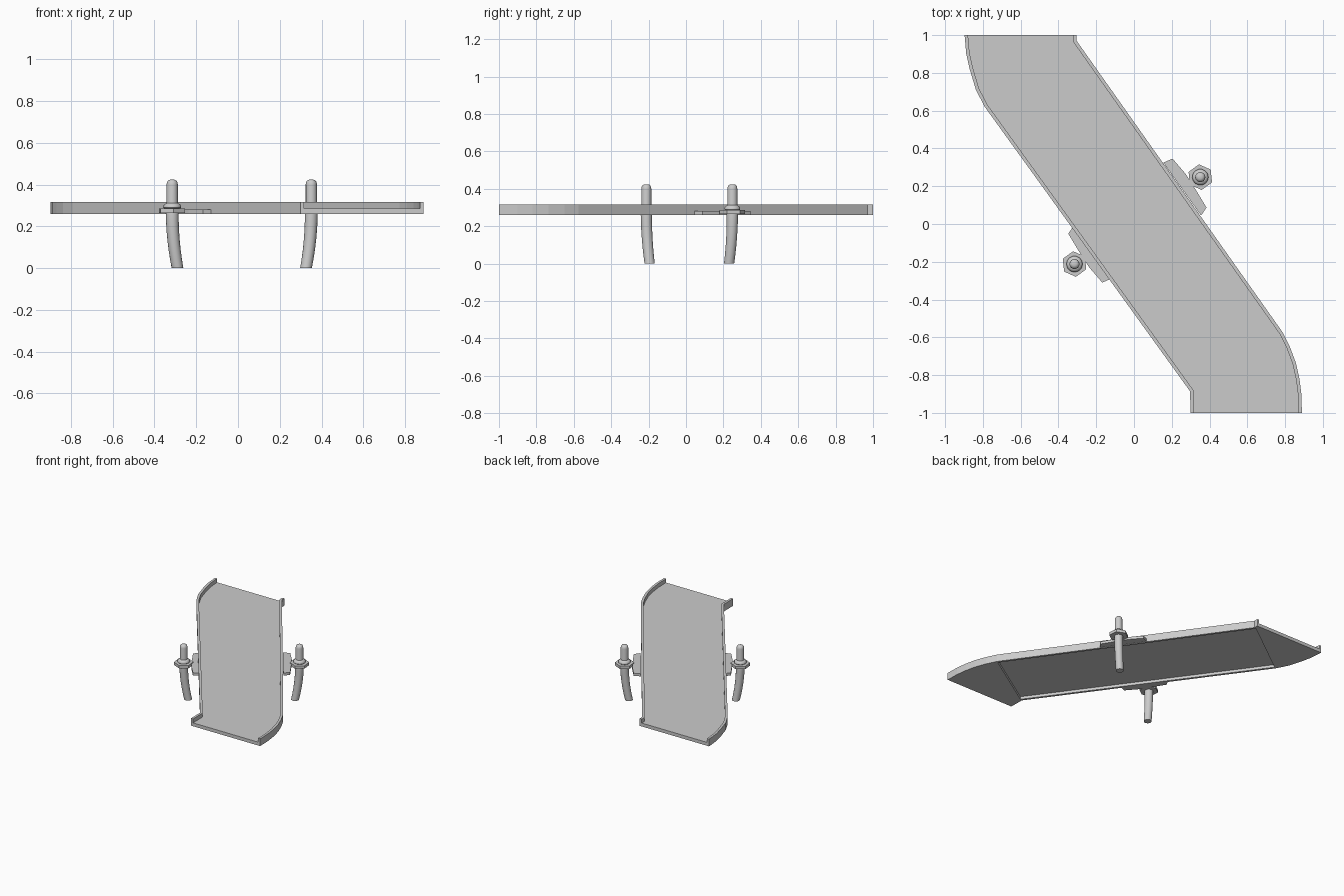
import bpy, bmesh, math
from mathutils import Vector

if "Cube" in bpy.data.objects:
    bpy.data.objects.remove(bpy.data.objects["Cube"], do_unlink=True)

grey = bpy.data.materials.new("light_grey")
grey.use_nodes = True
GREY = (0.6, 0.6, 0.6, 1)
grey.diffuse_color = GREY
grey.node_tree.nodes["Principled BSDF"].inputs["Base Color"].default_value = GREY

RIM = 0.018                        # rim wall thickness
BASE, UNDER, FLOOR, TOP = 0.26, 0.281, 0.286, 0.316
CENTRE = Vector((0.018, 0.018))    # the fittings repeat by a half turn about this


def finish(name, bm, smooth=False):
    bmesh.ops.recalc_face_normals(bm, faces=bm.faces)
    mesh = bpy.data.meshes.new(name)
    bm.to_mesh(mesh)
    bm.free()
    mesh.materials.append(grey)
    obj = bpy.data.objects.new(name, mesh)
    bpy.context.collection.objects.link(obj)
    if smooth:
        bpy.ops.object.select_all(action='DESELECT')
        obj.select_set(True)
        bpy.context.view_layer.objects.active = obj
        bpy.ops.object.shade_smooth_by_angle(angle=math.radians(40))
    return obj


def prism(name, outline, z0, z1):
    bm = bmesh.new()
    face = bm.faces.new([bm.verts.new((p[0], p[1], z0)) for p in outline])
    up = bmesh.ops.extrude_face_region(bm, geom=[face])["geom"]
    bmesh.ops.translate(bm, vec=(0, 0, z1 - z0),
                        verts=[v for v in up if isinstance(v, bmesh.types.BMVert)])
    return finish(name, bm)


def inset(path, side):
    """Shift an open path sideways by the rim thickness; the ends move along x."""
    result = []
    for i, p in enumerate(path):
        if i in (0, len(path) - 1):
            result.append(p + Vector((side * RIM, 0)))
            continue
        a = (p - path[i - 1]).normalized()
        b = (path[i + 1] - p).normalized()
        na, nb = (Vector((-d.y, d.x)) * side for d in (a, b))
        mid = (na + nb).normalized()
        result.append(p + mid * RIM / mid.dot(na))
    return result


def rim(name, path, side):
    bm = bmesh.new()
    inner = inset(path, side)
    rows = [[bm.verts.new((p.x, p.y, z)) for p, z in
             ((o, BASE), (o, TOP), (n, TOP), (n, BASE))] for o, n in zip(path, inner)]
    for r, s in zip(rows, rows[1:]):
        for k in range(4):
            bm.faces.new((r[k], r[(k + 1) % 4], s[(k + 1) % 4], s[k]))
    bm.faces.new(rows[0])
    bm.faces.new(rows[-1])
    return finish(name, bm)


# Tray edges, each running from back to front
right_edge = [Vector(p) for p in ((-0.897, 1), (-0.888, 0.9), (-0.87, 0.82), (-0.837, 0.71),
                                  (-0.79, 0.62), (0.297, -0.886), (0.299, -1))]
left_edge = [Vector(p) for p in ((-0.304, 1), (-0.304, 0.97), (0.788, -0.575), (0.825, -0.65),
                                 (0.857, -0.735), (0.876, -0.82), (0.886, -0.9), (0.889, -1))]

# Raised rims, thin floor, and thicker floor blocks at both open ends
rim("right_rim", right_edge, 1)
rim("left_rim", left_edge, -1)
inner_r, inner_l = inset(right_edge, 1), inset(left_edge, -1)
prism("tray_floor", inner_r + inner_l[::-1], UNDER, FLOOR)
prism("back_floor_block", inner_r[:5] + inner_l[1::-1], BASE, UNDER)
prism("front_floor_block", inner_r[5:] + inner_l[:1:-1], BASE, UNDER)


def loft(name, rings, sides=14):
    """Round bar through rings of (centre, radius, height)."""
    bm = bmesh.new()
    rows = [[bm.verts.new((c.x + r * math.cos(math.tau * k / sides),
                           c.y + r * math.sin(math.tau * k / sides), z))
             for k in range(sides)] for c, r, z in rings]
    for a, b in zip(rows, rows[1:]):
        for k in range(sides):
            j = (k + 1) % sides
            bm.faces.new((a[k], a[j], b[j], b[k]))
    bm.faces.new(rows[0])
    bm.faces.new(rows[-1])
    return finish(name, bm, smooth=True)


pad = [Vector(p) for p in ((0.155, 0.325), (0.204, 0.346), (0.272, 0.267),
                           (0.33, 0.177), (0.384, 0.087), (0.355, 0.045))]
pin = Vector((0.351, 0.248))

# Side fittings: mounting pad, six-sided eye, collar and curved pin
for label, turn in (("left", 1), ("right", -1)):
    def place(p):
        return CENTRE + (p - CENTRE) * turn
    hub = place(pin)
    inward = (CENTRE - hub).normalized()
    prism(label + "_mounting_pad", [place(p) for p in pad], BASE, 0.28)
    eye = [place(pin + 0.068 * Vector((math.cos(a), math.sin(a))))
           for a in (math.radians(36 + 60 * k) for k in range(6))]
    prism(label + "_pin_eye", eye, 0.264, 0.286)
    loft(label + "_pin_collar", [(hub, 0.036, 0.283), (hub, 0.043, 0.29), (hub, 0.043, 0.298),
                                 (hub, 0.037, 0.306), (hub, 0.027, 0.312)])
    lower = [(hub + inward * 0.031 * (1 - k / 6) ** 2, 0.028 + 0.003 * k / 6, 0.27 * k / 6)
             for k in range(7)]
    upper = [(hub, 0.027, 0.3), (hub, 0.027, 0.4), (hub, 0.025, 0.412),
             (hub, 0.019, 0.42), (hub, 0.01, 0.424)]
    loft(label + "_pin", lower + upper)
